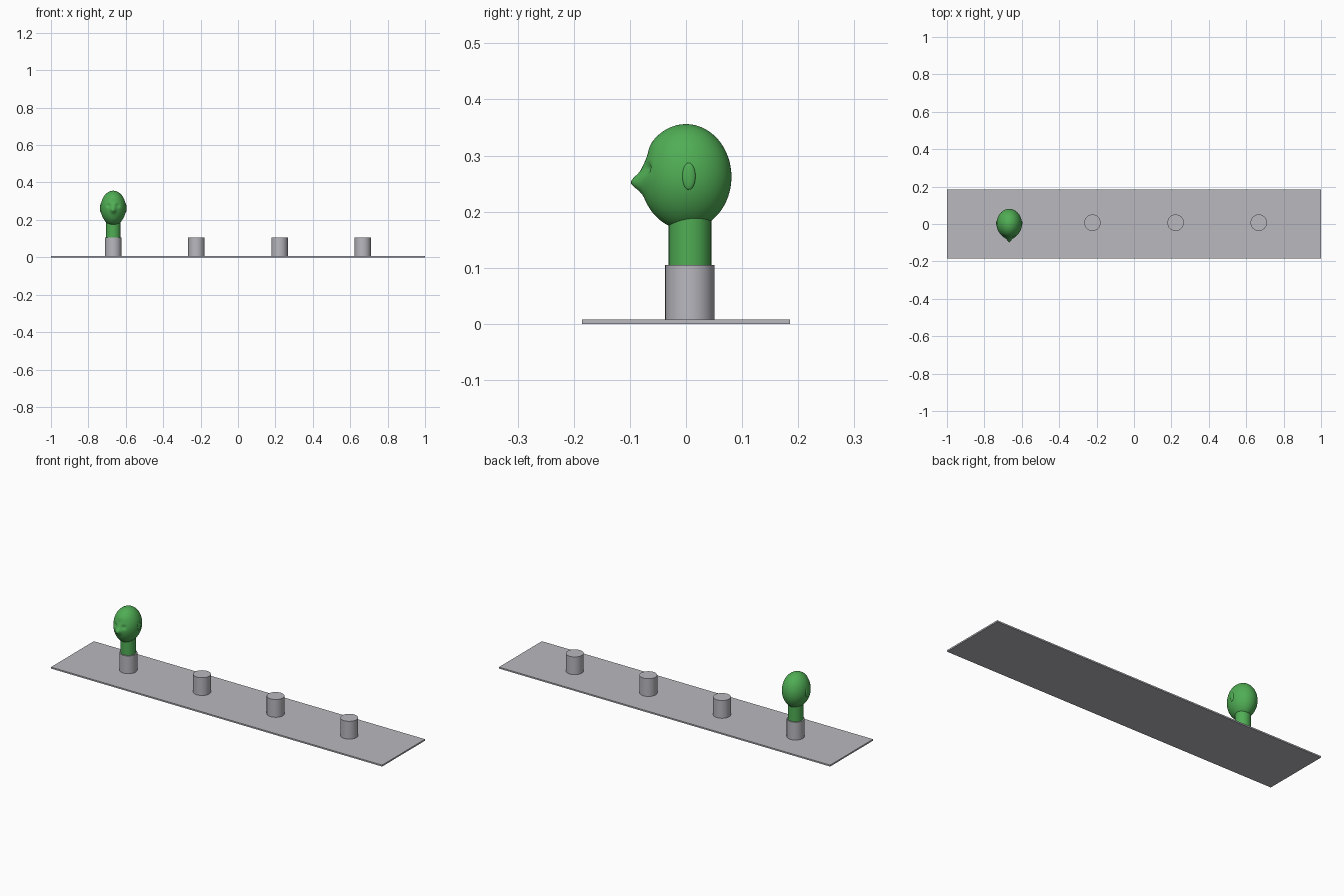
import bpy, math
from math import exp

if "Cube" in bpy.data.objects:
    bpy.data.objects.remove(bpy.data.objects["Cube"])


def material(name, rgb):
    m = bpy.data.materials.new(name)
    m.diffuse_color = (*rgb, 1)
    m.use_nodes = True
    m.node_tree.nodes["Principled BSDF"].inputs["Base Color"].default_value = m.diffuse_color
    return m


GREY = material("light_grey", (0.48, 0.48, 0.52))
GREEN = material("leaf_green", (0.08, 0.42, 0.09))
HEAD_X, PEG_Y = -0.667, 0.007


def finish(name, mat, smooth=True):
    ob = bpy.context.object
    ob.name = name
    ob.data.materials.append(mat)
    bpy.ops.object.transform_apply(location=False, rotation=True, scale=True)
    if smooth:
        bpy.ops.object.shade_smooth_by_angle(angle=math.radians(35))
    return ob


def cylinder(name, x, r, z0, z1, mat):
    bpy.ops.mesh.primitive_cylinder_add(
        vertices=32, radius=r, depth=z1 - z0, location=(x, PEG_Y, (z0 + z1) / 2))
    return finish(name, mat)


def ellipsoid(name, loc, size, mat, seg=32, rings=16):
    bpy.ops.mesh.primitive_uv_sphere_add(segments=seg, ring_count=rings, radius=1, location=loc)
    bpy.context.object.scale = size
    return finish(name, mat)


# Base board
bpy.ops.mesh.primitive_cube_add(size=1, location=(0, 0, 0.004))
bpy.context.object.scale = (2, 0.37, 0.008)
finish("base_board", GREY, smooth=False)

# Row of four pegs
for i in range(4):
    cylinder(f"peg_{i + 1}", -0.667 + i * 0.4447, 0.044, 0.008, 0.105, GREY)

# Neck
cylinder("neck", HEAD_X, 0.038, 0.105, 0.2, GREEN)

# Head: ellipsoid with narrowed face, nose bump and eye sockets
head = ellipsoid("head", (HEAD_X, 0, 0.262), (0.068, 0.081, 0.094), GREEN, 64, 48)
for v in head.data.vertices:
    x, y, z = v.co
    if z < 0:
        v.co.x *= 1 - 0.12 * (z / 0.094) ** 2
    if y < 0:
        v.co.x *= 1 - 0.12 * (y / 0.081) ** 2
        x = v.co.x
        front = min(1, -y / 0.05)
        nose = 0.018 * exp(-(x / 0.012) ** 2 - ((z + 0.010) / 0.014) ** 2)
        brow = 0.005 * exp(-(x / 0.035) ** 2 - ((z - 0.035) / 0.018) ** 2)
        eyes = 0.010 * exp(-((abs(x) - 0.024) / 0.010) ** 2 - ((z - 0.014) / 0.009) ** 2)
        v.co.y += front * (brow + eyes - nose)

# Ears
for side, label in ((-1, "left"), (1, "right")):
    ellipsoid(f"{label}_ear", (HEAD_X + side * 0.066, 0.005, 0.263),
              (0.005, 0.012, 0.024), GREEN, 20, 12)
